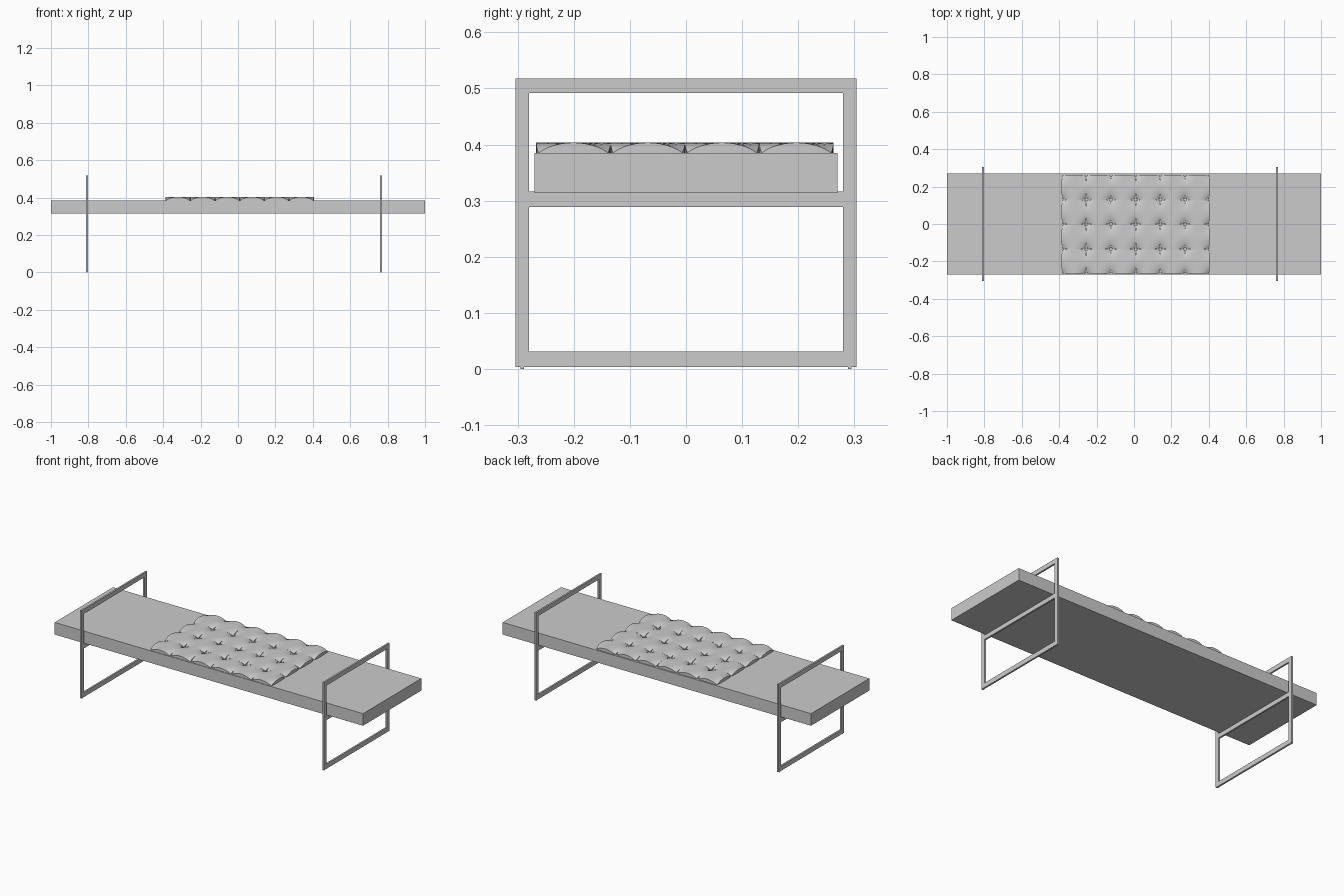
import bpy
import bmesh
from mathutils import Vector

old = bpy.data.objects.get("Cube")
if old:
    bpy.data.objects.remove(old, do_unlink=True)

grey = bpy.data.materials.new("light grey")
grey.use_nodes = True
colour = (0.6, 0.6, 0.6, 1)
grey.diffuse_color = colour
grey.node_tree.nodes["Principled BSDF"].inputs["Base Color"].default_value = colour


def add_box(bm, low, high):
    low, high = Vector(low), Vector(high)
    verts = bmesh.ops.create_cube(bm, size=1)["verts"]
    for v in verts:
        v.co = (low + high) / 2 + v.co * (high - low)


def finish(bm, name):
    bmesh.ops.recalc_face_normals(bm, faces=bm.faces)
    mesh = bpy.data.meshes.new(name)
    bm.to_mesh(mesh)
    bm.free()
    mesh.materials.append(grey)
    obj = bpy.data.objects.new(name, mesh)
    bpy.context.collection.objects.link(obj)
    return obj


# Seat slab
SEAT_TOP = 0.385
bm = bmesh.new()
add_box(bm, (-1, -0.27, 0.314), (1, 0.27, SEAT_TOP))
finish(bm, "seat")

# Flat-bar end frames: two posts, three rails and small feet
for name, x in (("right_frame", -0.808), ("left_frame", 0.765)):
    x0, x1 = x - 0.005, x + 0.005
    bm = bmesh.new()
    for side in (-1, 1):
        y0, y1 = sorted((side * 0.28, side * 0.304))
        add_box(bm, (x0, y0, 0.004), (x1, y1, 0.518))
        foot = side * 0.292
        add_box(bm, (x - 0.003, foot - 0.003, 0), (x + 0.003, foot + 0.003, 0.004))
    for z0, z1 in ((0.004, 0.031), (0.289, 0.316), (0.492, 0.518)):
        add_box(bm, (x0, -0.28, z0), (x1, 0.28, z1))
    finish(bm, name)

# Tufted cushion: domed pads that dip only at their corners
COLS, ROWS, STEPS = 6, 4, 12
X0, X1, Y0, Y1 = -0.387, 0.405, -0.267, 0.263
HEIGHT = 0.018
half_x, half_y = (X1 - X0) / COLS / 2, (Y1 - Y0) / ROWS / 2

bm = bmesh.new()
for col in range(COLS):
    for row in range(ROWS):
        cx = X0 + half_x * (2 * col + 1)
        cy = Y0 + half_y * (2 * row + 1)
        pad = bmesh.ops.create_grid(bm, x_segments=STEPS, y_segments=STEPS, size=1)["verts"]
        for v in pad:
            u, w = v.co.x, v.co.y
            dip = u * u * w * w
            pull = 1 - 0.07 * dip ** 2
            v.co = (cx + half_x * u * pull, cy + half_y * w * pull,
                    SEAT_TOP + 0.0005 + HEIGHT * (1 - dip))

# Close each pad down to the seat
rim = [e for e in bm.edges if e.is_boundary]
skirt = bmesh.ops.extrude_edge_only(bm, edges=rim)["geom"]
for v in skirt:
    if isinstance(v, bmesh.types.BMVert):
        v.co.z = SEAT_TOP
cushion = finish(bm, "tufted_cushion")

bpy.ops.object.select_all(action="DESELECT")
cushion.select_set(True)
bpy.context.view_layer.objects.active = cushion
bpy.ops.object.shade_smooth_by_angle(angle=0.6)
